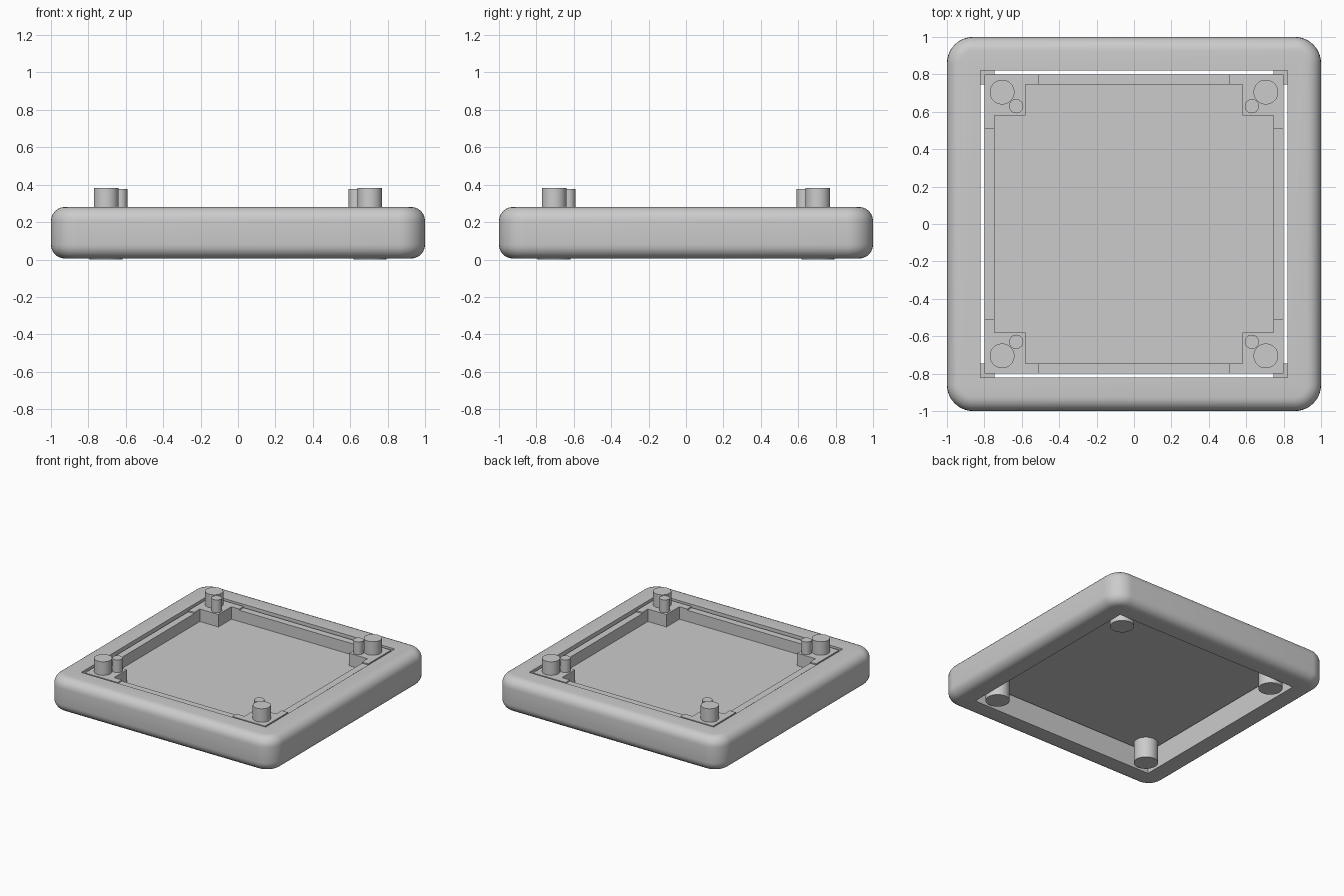
import bpy, bmesh
from mathutils import Matrix, Vector

old = bpy.data.objects.get("Cube")
if old:
    bpy.data.objects.remove(old, do_unlink=True)

grey = bpy.data.materials.new("mid_grey")
grey.use_nodes = True
COLOUR = (0.6, 0.6, 0.6, 1)
grey.diffuse_color = COLOUR
grey.node_tree.nodes["Principled BSDF"].inputs["Base Color"].default_value = COLOUR


def make(name, bm):
    mesh = bpy.data.meshes.new(name)
    bmesh.ops.recalc_face_normals(bm, faces=bm.faces)
    bm.to_mesh(mesh)
    bm.free()
    mesh.materials.append(grey)
    ob = bpy.data.objects.new(name, mesh)
    bpy.context.collection.objects.link(ob)
    return ob


def add_box(bm, low, high):
    """Box between two corners, in any order."""
    a, b = Vector(low), Vector(high)
    size = Vector([abs(v) for v in b - a])
    mat = Matrix.Translation((a + b) / 2) @ Matrix.Diagonal((*size, 1))
    return bmesh.ops.create_cube(bm, size=1, matrix=mat)


def smooth(ob):
    bpy.ops.object.select_all(action='DESELECT')
    ob.select_set(True)
    bpy.context.view_layer.objects.active = ob
    bpy.ops.object.shade_smooth_by_angle(angle=0.6)


def cylinder(name, x, y, low, high, radius):
    bm = bmesh.new()
    bmesh.ops.create_cone(bm, cap_ends=True, segments=32, radius1=radius, radius2=radius,
                          depth=high - low, matrix=Matrix.Translation((x, y, (low + high) / 2)))
    smooth(make(name, bm))


# Levels and half widths
BASE, TOP = 0.005, 0.281
OPENING, TRAY, WALL, BLOCK = 0.82, 0.80, 0.745, 0.58
UNDER, FLOOR, LEDGE = 0.165, 0.175, 0.275

# Outer frame: rounded slab with a square opening
bm = bmesh.new()
add_box(bm, (-1, -1, BASE), (1, 1, TOP))
upright = [e for e in bm.edges if abs(e.verts[0].co.z - e.verts[1].co.z) > 0.1]
bmesh.ops.bevel(bm, geom=upright, offset=0.14, segments=10, profile=0.5, affect='EDGES')
rims = [e for e in bm.edges if abs(e.verts[0].co.z - e.verts[1].co.z) < 0.001]
bmesh.ops.bevel(bm, geom=rims, offset=0.075, segments=6, profile=0.5, affect='EDGES')
frame = make("outer_frame", bm)

bm = bmesh.new()
add_box(bm, (-OPENING, -OPENING, -1), (OPENING, OPENING, 1))
cutter = make("opening_cutter", bm)
cutter.hide_render = True
cut = frame.modifiers.new("opening", 'BOOLEAN')
cut.operation = 'DIFFERENCE'
cut.solver = 'EXACT'
cut.object = cutter
bpy.context.view_layer.objects.active = frame
bpy.ops.object.modifier_apply(modifier="opening")
bpy.data.objects.remove(cutter, do_unlink=True)
smooth(frame)

# Tray floor
bm = bmesh.new()
add_box(bm, (-TRAY, -TRAY, UNDER), (TRAY, TRAY, FLOOR))
make("tray_floor", bm)

# Tray walls: the middle stretch sits slightly lower than the ends
for turn, side in enumerate(("front", "left", "back", "right")):
    bm = bmesh.new()
    add_box(bm, (-0.51, -TRAY, FLOOR), (0.51, -WALL, LEDGE - 0.01))
    for s in (-1, 1):
        add_box(bm, (s * 0.51, -TRAY, FLOOR), (s * BLOCK, -WALL, LEDGE))
    bmesh.ops.rotate(bm, verts=bm.verts, matrix=Matrix.Rotation(turn * 1.5707963, 3, 'Z'))
    make(side + "_tray_wall", bm)

# Corner blocks, bridging tabs, pegs and feet
for sx, x_name in ((-1, "right"), (1, "left")):
    for sy, y_name in ((-1, "front"), (1, "back")):
        corner = f"{y_name}_{x_name}"
        bm = bmesh.new()
        add_box(bm, (sx * BLOCK, sy * BLOCK, FLOOR), (sx * TRAY, sy * TRAY, LEDGE))
        make(corner + "_block", bm)
        bm = bmesh.new()
        add_box(bm, (sx * WALL, sy * TRAY, FLOOR), (sx * OPENING, sy * OPENING, LEDGE - 0.01))
        add_box(bm, (sx * TRAY, sy * WALL, FLOOR), (sx * OPENING, sy * TRAY, LEDGE - 0.01))
        make(corner + "_tab", bm)
        cylinder(corner + "_large_peg", sx * 0.705, sy * 0.705, LEDGE, 0.383, 0.066)
        cylinder(corner + "_small_peg", sx * 0.63, sy * 0.63, LEDGE, 0.377, 0.038)
        cylinder(corner + "_foot", sx * 0.705, sy * 0.705, 0, UNDER, 0.088)
